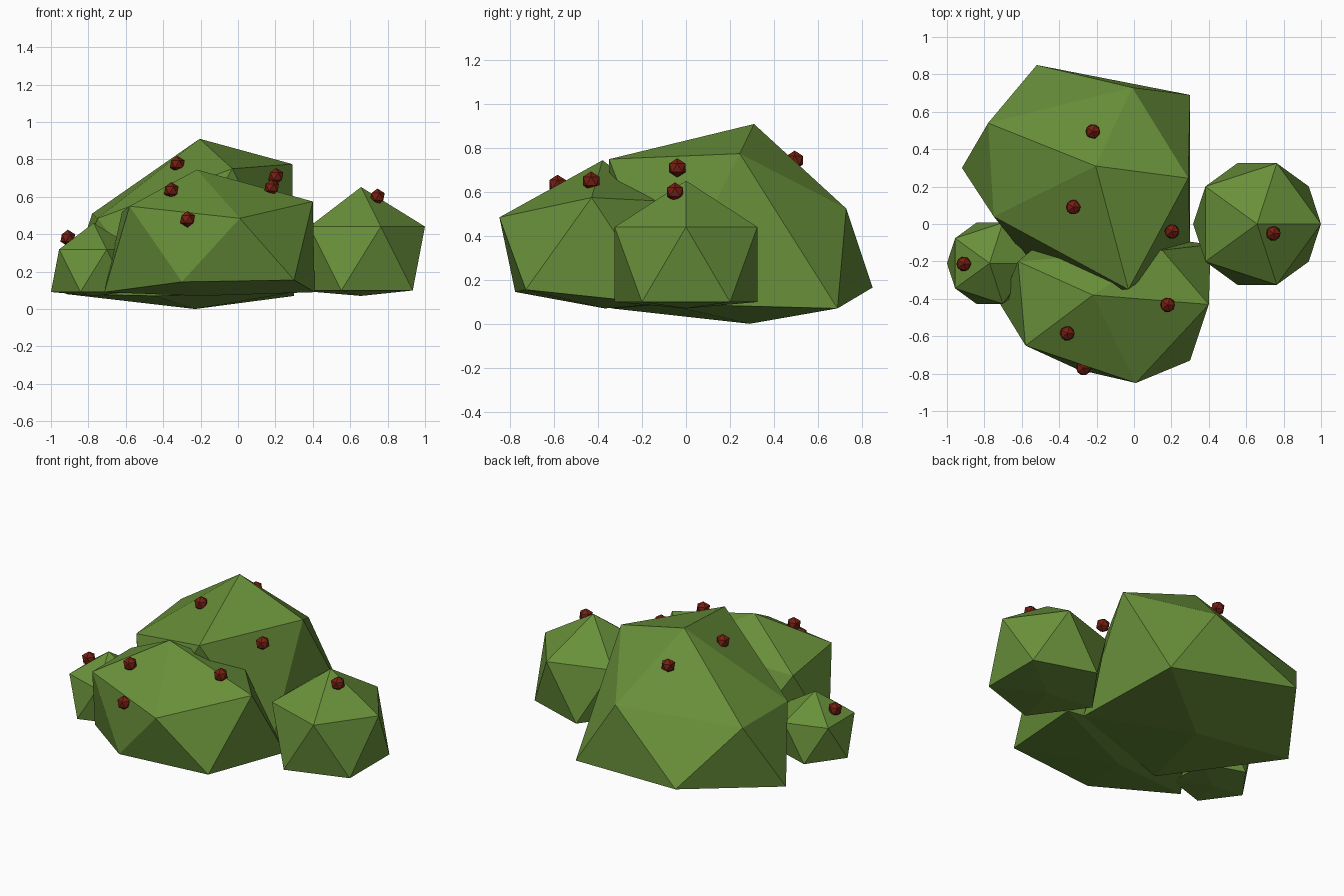
import bpy
import math

if "Cube" in bpy.data.objects:
    bpy.data.objects.remove(bpy.data.objects["Cube"])


def material(name, rgb):
    m = bpy.data.materials.new(name)
    m.diffuse_color = (*rgb, 1)
    m.use_nodes = True
    m.node_tree.nodes["Principled BSDF"].inputs["Base Color"].default_value = m.diffuse_color
    return m


LEAF = material("leaf green", (0.14, 0.28, 0.042))
BERRY = material("berry red", (0.18, 0.014, 0.006))


def ico(name, loc, radius, mat):
    bpy.ops.mesh.primitive_ico_sphere_add(subdivisions=1, radius=radius, location=loc)
    ob = bpy.context.object
    ob.name = name
    ob.data.materials.append(mat)
    return ob


def flat_clump(name, loc, radius, floor):
    """Regular clump with its lower tip pushed up to the floor height."""
    ob = ico(name, loc, radius, LEAF)
    min(ob.data.vertices, key=lambda v: v.co.z).co.z = floor - loc[2]


def shaped_clump(name, bottom, lower, upper, top):
    """Icosahedron whose two five-point rings are pulled into an uneven clump."""
    ob = ico(name, (0, 0, 0), 1, LEAF)
    vs = sorted(ob.data.vertices, key=lambda v: v.co.z)
    around = lambda v: (math.atan2(v.co.y, v.co.x) + 0.01) % math.tau
    ordered = [vs[0]] + sorted(vs[1:6], key=around) + sorted(vs[6:11], key=around) + [vs[11]]
    for v, p in zip(ordered, [bottom] + lower + upper + [top]):
        v.co = p


# Large rear clump
shaped_clump("rear_clump", (-0.23, 0.29, 0.0),
             [(0.30, 0.69, 0.07), (-0.52, 0.85, 0.165), (-0.92, 0.30, 0.08),
              (-0.445, -0.34, 0.07), (0.30, -0.10, 0.09)],
             [(0.29, 0.245, 0.775), (-0.01, 0.73, 0.525), (-0.78, 0.54, 0.51),
              (-0.75, 0.04, 0.485), (-0.03, -0.35, 0.75)],
             (-0.205, 0.31, 0.91))

# Middle front clump
shaped_clump("front_clump", (-0.2, -0.37, 0.07),
             [(0.41, -0.11, 0.09), (-0.38, 0.0, 0.1), (-0.715, -0.43, 0.09),
              (-0.30, -0.778, 0.145), (0.30, -0.73, 0.155)],
             [(0.40, -0.43, 0.575), (0.15, -0.14, 0.56), (-0.62, -0.20, 0.52),
              (-0.58, -0.65, 0.55), (0.01, -0.85, 0.485)],
             (-0.22, -0.38, 0.745))

# Small side clumps
flat_clump("right_clump", (0.658, 0, 0.27), 0.382, 0.07)
flat_clump("left_clump", (-0.772, -0.21, 0.205), 0.255, 0.07)

# Berries
for i, p in enumerate([(-0.22, 0.495, 0.745), (-0.325, 0.09, 0.775), (0.203, -0.04, 0.71),
                       (0.18, -0.432, 0.65), (-0.357, -0.585, 0.635), (-0.27, -0.77, 0.48),
                       (0.745, -0.05, 0.60), (-0.91, -0.213, 0.38)]):
    ico(f"berry_{i + 1}", p, 0.044, BERRY)
